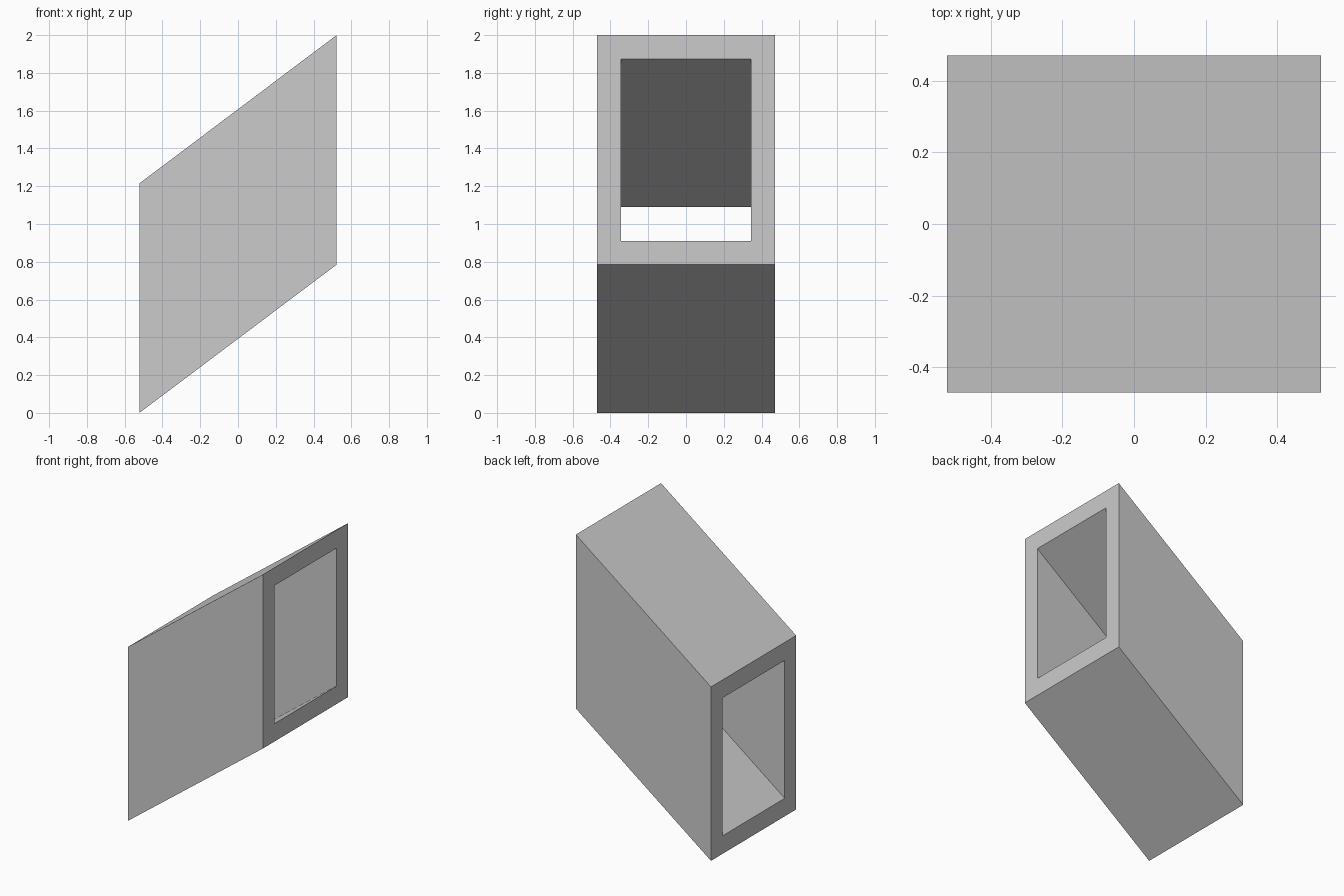
import bpy
import bmesh

cube = bpy.data.objects.get("Cube")
if cube:
    bpy.data.objects.remove(cube, do_unlink=True)

HALF_X, HALF_Y = 0.522, 0.47   # half length and half width
HEIGHT, RISE = 1.215, 0.785    # end height and climb along x
WALL = 0.126                   # wall thickness seen at the ends

grey = bpy.data.materials.new("light grey")
grey.use_nodes = True
grey.diffuse_color = (0.6, 0.6, 0.6, 1)
grey.node_tree.nodes["Principled BSDF"].inputs["Base Color"].default_value = (0.6, 0.6, 0.6, 1)

bm = bmesh.new()


def ring(x, base, inset):
    """Upright rectangular loop at one end of the tube."""
    y, low, high = HALF_Y - inset, base + inset, base + HEIGHT - inset
    return [bm.verts.new((x, a, b)) for a, b in ((-y, low), (y, low), (y, high), (-y, high))]


def bridge(a, b):
    """Join two loops with a band of quads."""
    for i in range(4):
        j = (i + 1) % 4
        bm.faces.new((a[i], a[j], b[j], b[i]))


# Slanted tube: outer shell, end rim, inner shell, end rim
loops = [ring(-HALF_X, 0, 0), ring(HALF_X, RISE, 0),
         ring(HALF_X, RISE, WALL), ring(-HALF_X, 0, WALL)]
for k in range(4):
    bridge(loops[k], loops[(k + 1) % 4])
bmesh.ops.recalc_face_normals(bm, faces=bm.faces)

mesh = bpy.data.meshes.new("slanted_tube")
bm.to_mesh(mesh)
bm.free()
mesh.materials.append(grey)
tube = bpy.data.objects.new("slanted_tube", mesh)
bpy.context.collection.objects.link(tube)
